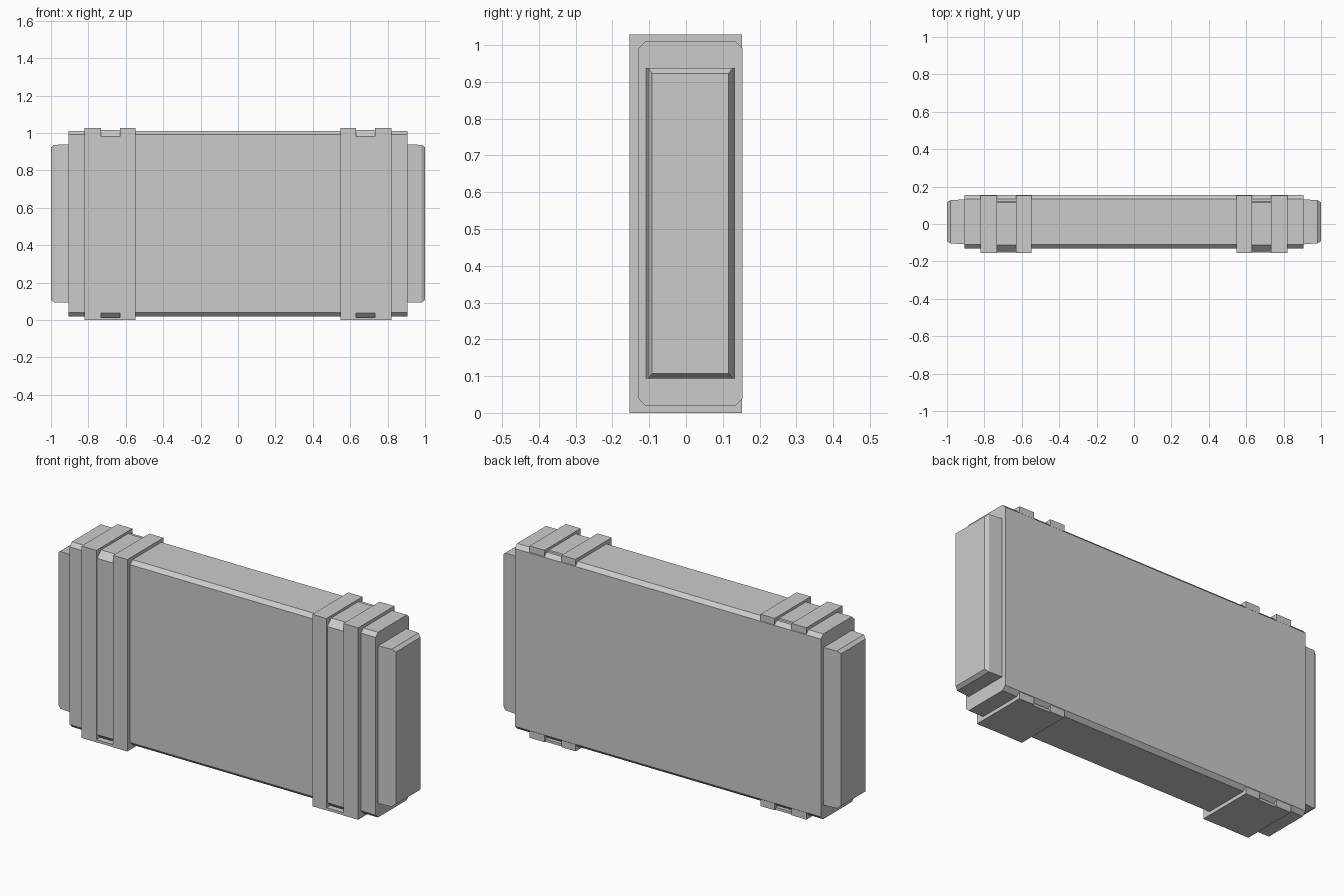
import bpy
import bmesh

if "Cube" in bpy.data.objects:
    bpy.data.objects.remove(bpy.data.objects["Cube"])


def loft(name, rings):
    """Closed solid skinned through equal-length rings of points."""
    bm = bmesh.new()
    loops = [[bm.verts.new(p) for p in ring] for ring in rings]
    n = len(loops[0])
    for a, b in zip(loops, loops[1:]):
        for i in range(n):
            j = (i + 1) % n
            bm.faces.new((a[i], a[j], b[j], b[i]))
    bm.faces.new(loops[0])
    bm.faces.new(loops[-1])
    bmesh.ops.recalc_face_normals(bm, faces=bm.faces)
    mesh = bpy.data.meshes.new(name)
    bm.to_mesh(mesh)
    bm.free()
    ob = bpy.data.objects.new(name, mesh)
    bpy.context.collection.objects.link(ob)
    return ob


def section(x, y0, y1, z0, z1, c=0.0):
    """Rectangle in the yz plane, with chamfered corners when c > 0."""
    if c == 0:
        return [(x, y0, z0), (x, y1, z0), (x, y1, z1), (x, y0, z1)]
    yz = [(y0 + c, z0), (y1 - c, z0), (y1, z0 + c), (y1, z1 - c),
          (y1 - c, z1), (y0 + c, z1), (y0, z1 - c), (y0, z0 + c)]
    return [(x, y, z) for y, z in yz]


def bar(name, x0, x1, *dims):
    return loft(name, [section(x0, *dims), section(x1, *dims)])


def mirrored(ob):
    ob.modifiers.new("Mirror", "MIRROR").use_axis = (True, False, False)


# Main case with chamfered long edges
bar("case_body", -0.907, 0.907, -0.13, 0.154, 0.019, 1.011, 0.02)

# End caps with a slight taper and bevelled outer rim
mirrored(loft("end_cap", [
    section(0.89, -0.110, 0.133, 0.093, 0.938),
    section(0.982, -0.103, 0.127, 0.094, 0.937),
    section(1.0, -0.092, 0.116, 0.107, 0.923)]))

# Pairs of raised straps
for label, x0, x1 in (("inner", 0.548, 0.632), ("outer", 0.732, 0.82)):
    mirrored(bar(label + "_strap", x0, x1, -0.154, 0.152, 0.0, 1.028))

# Recessed band between each pair of straps
mirrored(bar("recessed_band", 0.63, 0.734, -0.146, 0.148, 0.005, 1.015, 0.033))

# Flat foot joining each pair of straps underneath
mirrored(bar("foot_plate", 0.63, 0.734, -0.153, 0.145, 0.0, 0.014))
